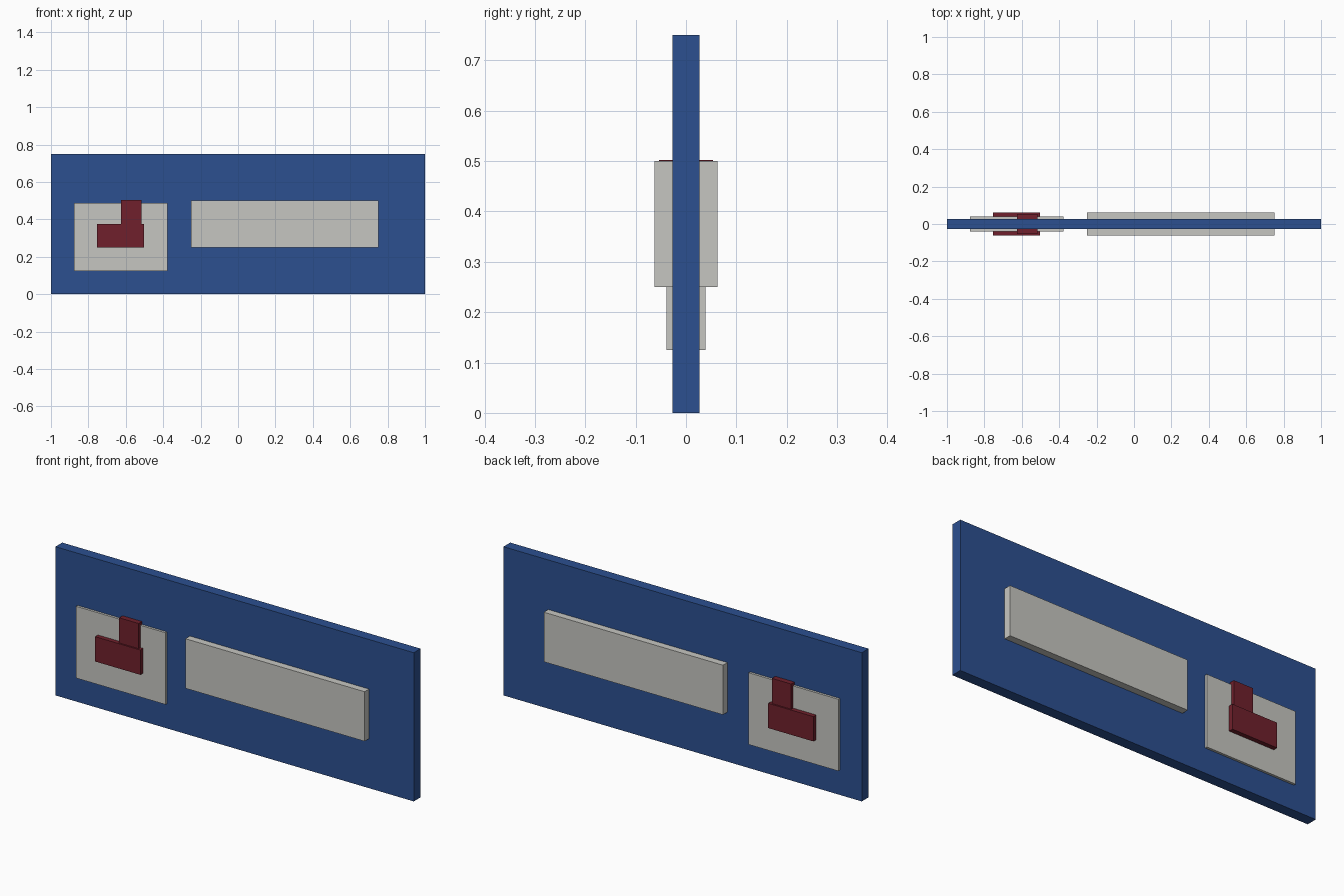
import bpy
import bmesh

if "Cube" in bpy.data.objects:
    bpy.data.objects.remove(bpy.data.objects["Cube"])


def material(name, rgb):
    m = bpy.data.materials.new(name)
    m.diffuse_color = (*rgb, 1.0)
    m.use_nodes = True
    m.node_tree.nodes["Principled BSDF"].inputs["Base Color"].default_value = m.diffuse_color
    return m


BLUE = material("deep blue", (0.025, 0.08, 0.28))
GRAY = material("light gray", (0.565, 0.565, 0.535))
RED = material("dark red", (0.162, 0.0145, 0.025))


def slab(name, x0, x1, z0, z1, half_depth, mat):
    """Box through the board, showing equally on front and back."""
    bm = bmesh.new()
    bmesh.ops.create_cube(bm, size=1.0)
    for v in bm.verts:
        v.co.x = x1 if v.co.x > 0 else x0
        v.co.y = half_depth if v.co.y > 0 else -half_depth
        v.co.z = z1 if v.co.z > 0 else z0
    mesh = bpy.data.meshes.new(name)
    bm.to_mesh(mesh)
    bm.free()
    mesh.materials.append(mat)
    obj = bpy.data.objects.new(name, mesh)
    bpy.context.collection.objects.link(obj)
    return obj


# Sign board
slab("board", -1.0, 1.0, 0.0, 0.75, 0.027, BLUE)
# Raised panels
slab("long_panel", -0.25, 0.75, 0.25, 0.5, 0.0625, GRAY)
slab("square_panel", -0.877, -0.377, 0.125, 0.487, 0.039, GRAY)
# Stepped red blocks on the square panel
slab("lower_block", -0.754, -0.502, 0.25, 0.375, 0.0615, RED)
slab("upper_block", -0.625, -0.517, 0.375, 0.502, 0.054, RED)
